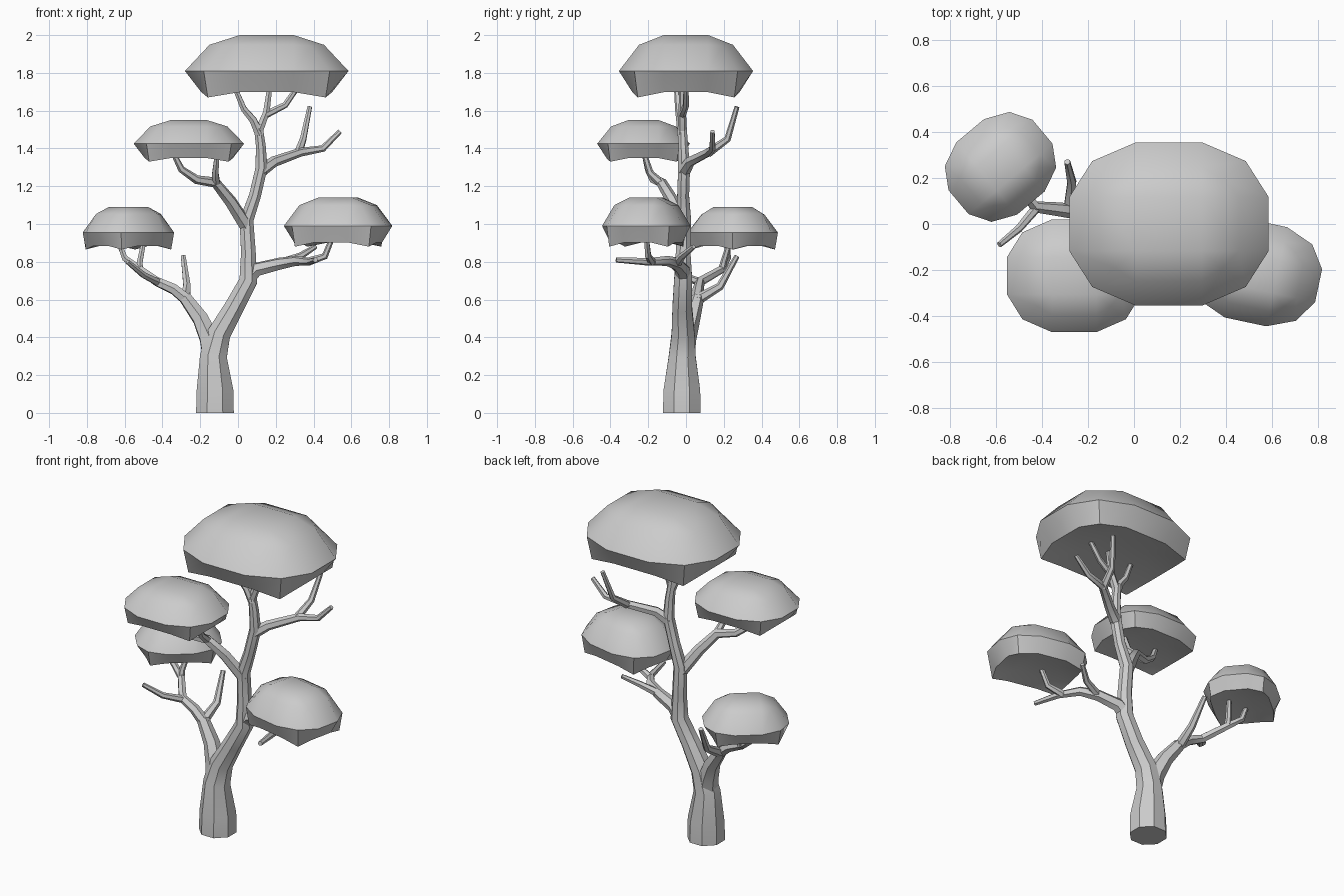
import bpy
import bmesh
import math
from mathutils import Vector, Matrix

cube = bpy.data.objects.get("Cube")
if cube:
    bpy.data.objects.remove(cube, do_unlink=True)

# One plain grey for the whole tree
GREY = (0.6, 0.6, 0.6, 1.0)
material = bpy.data.materials.new("plain grey")
material.use_nodes = True
material.diffuse_color = GREY
shader = next(n for n in material.node_tree.nodes if n.type == "BSDF_PRINCIPLED")
shader.inputs["Base Color"].default_value = GREY


def finish(name, bm, angle):
    """Turn a bmesh into a named, shaded object."""
    bmesh.ops.recalc_face_normals(bm, faces=bm.faces)
    mesh = bpy.data.meshes.new(name)
    bm.to_mesh(mesh)
    bm.free()
    mesh.materials.append(material)
    obj = bpy.data.objects.new(name, mesh)
    bpy.context.collection.objects.link(obj)
    bpy.ops.object.select_all(action="DESELECT")
    obj.select_set(True)
    bpy.context.view_layer.objects.active = obj
    bpy.ops.object.shade_smooth_by_angle(angle=math.radians(angle))
    return obj


def bridge(bm, lower, upper):
    """Join two equal rings of vertices with quads."""
    count = len(lower)
    for i in range(count):
        j = (i + 1) % count
        bm.faces.new((lower[i], lower[j], upper[j], upper[i]))


def add_limb(bm, points, radii, sides):
    """Sweep a tapering polygon along a bent path and cap both ends."""
    points = [Vector(p) for p in points]
    last = len(points) - 1
    if len(radii) == 2:
        start, end = radii
        radii = [start + (end - start) * i / last for i in range(last + 1)]
    side = Vector((1, 0, 0))
    rings = []
    for i, (point, radius) in enumerate(zip(points, radii)):
        into = (points[i] - points[max(i - 1, 0)]).normalized()
        out = (points[min(i + 1, last)] - points[i]).normalized()
        tangent = (into + out).normalized()
        side = (side - tangent * side.dot(tangent)).normalized()
        across = tangent.cross(side)
        ring = []
        for k in range(sides):
            turn = math.tau * (k + 0.5) / sides
            offset = side * math.cos(turn) + across * math.sin(turn)
            ring.append(bm.verts.new(point + offset * radius))
        rings.append(ring)
    for lower, upper in zip(rings, rings[1:]):
        bridge(bm, lower, upper)
    bm.faces.new(rings[0])
    bm.faces.new(rings[-1])


def branch(name, *limbs, sides=6):
    """Make one object from several limbs, each a path with its radii."""
    bm = bmesh.new()
    for points, radii in limbs:
        add_limb(bm, points, radii, sides)
    return finish(name, bm, 40)


def crown(name, centre, half, heights, turn=0):
    """Rounded leaf cushion: domed top, undercut rim and hollow underside."""
    low, middle, top = heights
    drop, rise = middle - low, top - middle
    third = 0.33
    # Each ring: side scale, corner reach, side height, corner height
    rings = (
        (0.8, 0.72, low + drop * 0.2, low),
        (1.0, 0.77, middle, middle),
        (0.7, 0.54, middle + rise * 0.73, middle + rise * 0.7),
    )
    spin = Matrix.Rotation(math.radians(turn), 3, "Z")
    bm = bmesh.new()

    def vert(x, y, z):
        flat = spin @ Vector((x * half[0], y * half[1], 0))
        return bm.verts.new((centre[0] + flat.x, centre[1] + flat.y, z))

    def outline(reach, corner, side_z, corner_z, inner=third):
        ring = []
        for quarter in range(4):
            rotate = Matrix.Rotation(quarter * math.pi / 2, 2)
            for x, y, z in ((reach, inner, side_z), (corner, corner, corner_z),
                            (inner, reach, side_z)):
                flat = rotate @ Vector((x, y))
                ring.append(vert(flat.x, flat.y, z))
        return ring

    # The two end rings collapse to squares, closing the caps
    under, over = low + drop * 0.35, top
    loops = [outline(third, third, under, under)]
    loops += [outline(*ring) for ring in rings]
    loops.append(outline(third, third, over, over, third))
    for lower, upper in zip(loops, loops[1:]):
        bridge(bm, lower, upper)
    for loop in (loops[0], loops[-1]):
        bm.faces.new(loop[::3])
    bmesh.ops.remove_doubles(bm, verts=bm.verts, dist=0.0005)
    return finish(name, bm, 36)


# Trunk, leaning into the main stem
branch("trunk", (
    [(-.122, -.022, 0), (-.122, -.022, .12), (-.13, -.02, .3), (-.1, -.015, .42),
     (-.02, -.02, .56), (.055, -.015, .7), (.055, -.015, .85), (.045, -.01, 1.02),
     (.09, -.015, 1.15), (.125, -.01, 1.3), (.12, -.015, 1.42), (.105, -.02, 1.53)],
    [.108, .105, .077, .066, .056, .052, .042, .04, .034, .034, .028, .024]), sides=8)

# Low branch on the right
branch("low_right_branch",
       ([(-.13, -.02, .3), (-.155, 0, .4), (-.2, .03, .5), (-.28, .06, .61)],
        (.066, .036)),
       ([(-.26, .055, .59), (-.34, .065, .655), (-.43, .075, .695), (-.52, .19, .76),
         (-.6, .22, .82), (-.63, .22, .9)], (.034, .014)),
       ([(-.52, .19, .76), (-.52, .2, .8), (-.5, .23, .9)], (.02, .014)),
       ([(-.42, .075, .69), (-.5, -.02, .73), (-.585, -.09, .8)], (.022, .013)),
       ([(-.28, .06, .6), (-.27, .18, .67), (-.29, .27, .83)], (.03, .014)))

# Low branch on the left
branch("low_left_branch",
       ([(.04, -.015, .7), (.1, -.02, .76), (.22, -.05, .79), (.31, -.1, .805),
         (.38, -.2, .8), (.41, -.37, .81)], (.046, .014)),
       ([(.37, -.18, .8), (.46, -.2, .83), (.5, -.21, .93)], (.022, .014)),
       ([(.22, -.05, .79), (.33, -.02, .83), (.41, .04, .88)], (.025, .013)))

# Middle branch on the right
branch("middle_right_branch",
       ([(.05, -.01, .98), (-.04, -.07, 1.12), (-.12, -.13, 1.22), (-.22, -.17, 1.235),
         (-.3, -.2, 1.29), (-.34, -.22, 1.37)], (.038, .014)),
       ([(-.115, -.125, 1.21), (-.12, -.19, 1.27), (-.11, -.22, 1.37)], (.024, .014)))

# Bare branch on the left
branch("bare_branch",
       ([(.12, -.01, 1.28), (.19, .02, 1.33), (.33, .12, 1.38), (.45, .14, 1.4),
         (.54, .14, 1.49)], (.034, .013)),
       ([(.32, .115, 1.375), (.345, .22, 1.45), (.38, .27, 1.62)], (.024, .013)))

# Twigs holding the top crown
branch("top_twigs",
       ([(.115, -.02, 1.47), (.08, -.03, 1.55), (.03, -.04, 1.61), (-.02, -.05, 1.73)],
        (.026, .014)),
       ([(.11, -.02, 1.49), (.15, -.02, 1.59), (.17, -.02, 1.74)], (.025, .015)),
       ([(.15, -.02, 1.58), (.25, 0, 1.63), (.32, 0, 1.73)], (.02, .014)))

# Leaf crowns
crown("top_crown", (.152, 0), (.433, .355), (1.67, 1.81, 2))
crown("middle_right_crown", (-.26, -.225), (.292, .245), (1.33, 1.425, 1.55))
crown("low_right_crown", (-.58, .248), (.238, .205), (.865, .955, 1.09), 40)
crown("low_left_crown", (.53, -.21), (.278, .22), (.88, .99, 1.14), -12)
